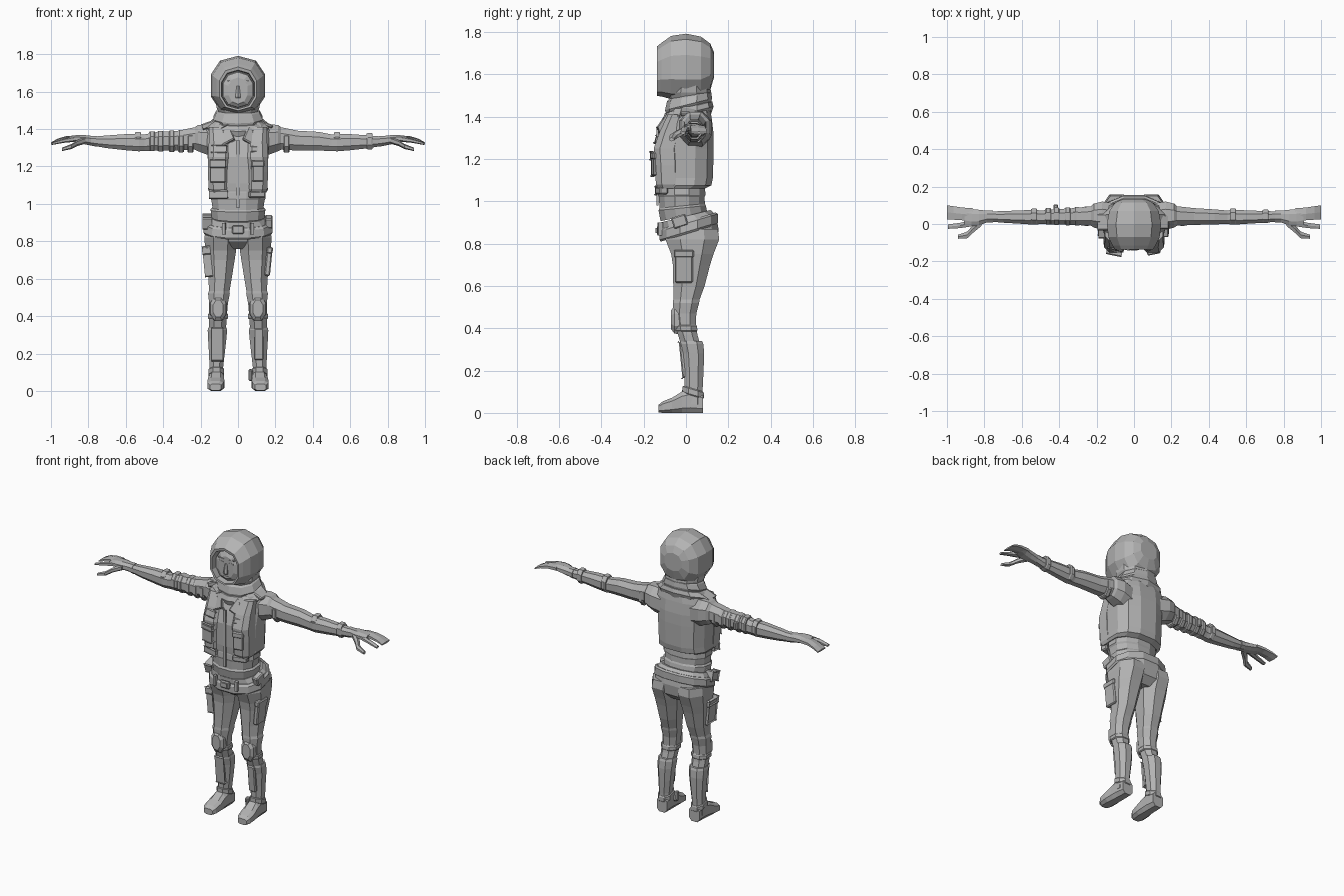
import bpy, bmesh, math
from mathutils import Euler, Vector

grey = bpy.data.materials.new("suit_grey")
grey.diffuse_color = (0.45, 0.45, 0.45, 1)


def finish(bm, name):
    bmesh.ops.recalc_face_normals(bm, faces=bm.faces)
    me = bpy.data.meshes.new(name)
    bm.to_mesh(me)
    bm.free()
    me.materials.append(grey)
    ob = bpy.data.objects.new(name, me)
    bpy.context.collection.objects.link(ob)
    return ob


def loft(name, axis, rings, n=8, power=0.9, side=1, caps=True):
    """Ring = (position on axis, centre a, centre b, radius a, radius b, optional tilt)."""
    bm = bmesh.new()
    loops = []
    k = math.cos(math.pi / n) ** power
    for t, a, b, ra, rb, *tilt in rings:
        loop = []
        for i in range(n):
            w = 2 * math.pi * (i + 0.5) / n
            c, s = math.cos(w), math.sin(w)
            c = math.copysign(abs(c) ** power, c) / k
            s = math.copysign(abs(s) ** power, s) / k
            u, v = a + ra * c, b + rb * s
            q = t + (tilt[0] * v if tilt else 0)
            p = {"x": (q, u, v), "y": (u, q, v), "z": (u, v, q)}[axis]
            loop.append(bm.verts.new((p[0] * side, p[1], p[2])))
        loops.append(loop)
    for l0, l1 in zip(loops, loops[1:]):
        for i in range(n):
            j = (i + 1) % n
            bm.faces.new((l0[i], l0[j], l1[j], l1[i]))
    if caps:
        bm.faces.new(loops[0])
        bm.faces.new(loops[-1])
    return finish(bm, name)


def box(name, loc, size, rot=(0, 0, 0), side=1, bevel=0.006):
    bm = bmesh.new()
    bmesh.ops.create_cube(bm, size=1)
    m = Euler(rot).to_matrix()
    for v in bm.verts:
        v.co = m @ Vector(v.co[i] * size[i] for i in range(3)) + Vector(loc)
        v.co.x *= side
    if bevel:
        bmesh.ops.bevel(bm, geom=bm.edges[:], offset=bevel, segments=1, affect='EDGES')
    return finish(bm, name)


# Torso: trousers top, shirt and vest
loft("pelvis", "z", [(.76, 0, .035, .09, .07), (.80, 0, .03, .15, .115), (.85, 0, .028, .172, .126, .1),
                     (.90, 0, .015, .17, .128, .25), (.93, 0, 0, .145, .115, .25)], 12)
loft("belt", "z", [(.845, 0, .013, .178, .132, .3), (.855, 0, .013, .185, .138, .3),
                   (.895, 0, .013, .181, .138, .3), (.905, 0, .011, .17, .128, .3)], 12)
loft("shirt", "z", [(.93, 0, -.01, .14, .11, .2), (.97, 0, -.018, .146, .112, .1), (.98, 0, -.018, .136, .107, .1),
                    (1.02, 0, -.02, .142, .108), (1.03, 0, -.02, .148, .112), (1.06, 0, -.02, .145, .11),
                    (1.10, 0, -.02, .14, .1)], 12)
loft("vest", "z", [(1.06, 0, -.02, .15, .108), (1.075, 0, -.005, .16, .125), (1.11, 0, -.003, .157, .13),
                   (1.25, 0, -.002, .162, .133), (1.32, 0, .008, .165, .122), (1.39, 0, .018, .17, .104),
                   (1.425, 0, .02, .155, .096), (1.46, 0, .02, .11, .085)], 12, .8)
box("buckle", (0, -.128, .862), (.065, .02, .045))
box("buckle_plate", (0, -.139, .862), (.035, .008, .025), bevel=0)
box("zip_strip", (0, -.135, 1.16), (.02, .008, .36), bevel=0)

# Scarf collar, two folds rising towards the back
loft("scarf_lower", "z", [(1.385, 0, .01, .15, .105, .25), (1.415, 0, .01, .165, .115, .25),
                          (1.44, 0, .012, .135, .107, .25), (1.45, 0, .015, .1, .08, .25)], 10)
loft("scarf_upper", "z", [(1.43, 0, .012, .115, .1, .25), (1.455, 0, .012, .132, .106, .25),
                          (1.49, 0, .015, .115, .1, .2), (1.51, 0, .02, .09, .08, .2)], 10)

# Hood: shell from back of head to the rim, then rolled inside
loft("hood", "y", [(.133, 0, 1.645, .06, .055), (.115, 0, 1.635, .1, .105), (.07, 0, 1.63, .132, .142),
                   (.0, 0, 1.633, .145, .152), (-.07, 0, 1.632, .137, .143), (-.115, 0, 1.622, .115, .122),
                   (-.137, 0, 1.615, .1, .112), (-.135, 0, 1.612, .088, .099),
                   (-.09, 0, 1.612, .084, .094)], 10, .85)
loft("hood_back_hem", "z", [(1.485, 0, .012, .1, .088), (1.515, 0, .012, .115, .102),
                            (1.56, 0, .015, .12, .092)], 10)

# Face
loft("face", "y", [(-.06, 0, 1.615, .085, .1), (-.105, 0, 1.61, .08, .09), (-.12, 0, 1.605, .05, .068)], 10)
loft("nose", "z", [(1.565, 0, -.118, .013, .014), (1.575, 0, -.118, .014, .018),
                   (1.63, 0, -.115, .007, .01)], 6)
box("mouth", (0, -.119, 1.548), (.035, .008, .007), bevel=0)

for s, tag in ((1, "left"), (-1, "right")):
    # Brow and eye
    box("brow_" + tag, (.035, -.118, 1.656), (.042, .01, .008), (0, -.15, 0), s, 0)
    box("eye_" + tag, (.035, -.117, 1.635), (.03, .008, .009), (0, -.08, 0), s, 0)

    # Vest front, pockets and straps
    loft("vest_front_" + tag, "z", [(1.06, .1, -.08, .048, .05), (1.08, .102, -.082, .055, .06),
                                    (1.17, .103, -.085, .058, .062), (1.25, .1, -.09, .06, .062),
                                    (1.33, .098, -.068, .058, .056), (1.41, .11, -.04, .045, .045)], 8, .7, s)
    box("chest_pocket_" + tag, (.105, -.143, 1.17), (.065, .03, .1), (0, 0, .2), s)
    box("pocket_flap_" + tag, (.105, -.149, 1.215), (.072, .028, .035), (0, 0, .2), s)
    box("upper_pocket_" + tag, (.1, -.126, 1.29), (.07, .025, .035), (-.3, 0, .2), s)
    box("waist_pouch_" + tag, (.1, -.115, 1.05), (.09, .04, .035), (0, 0, .25), s)
    box("vest_lapel_" + tag, (.065, -.1, 1.365), (.06, .02, .09), (-.45, .5, .2), s)
    box("shoulder_strap_" + tag, (.15, .01, 1.425), (.075, .075, .02), (0, .35, 0), s)
    box("belt_pouch_" + tag, (.165, -.03, .905), (.04, .07, .055), (.3, 0, 0), s)
    box("belt_loop_" + tag, (.075, -.122, .868), (.018, .022, .062), (0, 0, .2), s, 0)

    # Sleeve
    loft("arm_" + tag, "x", [(.1, .035, 1.33, .075, .085), (.17, .045, 1.345, .075, .08),
                             (.215, .045, 1.352, .064, .07), (.23, .043, 1.35, .052, .06),
                             (.32, .04, 1.338, .045, .053), (.43, .038, 1.335, .04, .05),
                             (.5, .036, 1.327, .036, .044), (.53, .036, 1.327, .04, .046),
                             (.6, .037, 1.33, .036, .043), (.7, .038, 1.332, .031, .034),
                             (.77, .04, 1.335, .027, .025)], 8, .9, s)
    for i, x in enumerate((.255, .525, .7) if s > 0 else (.25, .3, .35, .41, .455, .53)):
        r = .057 - .036 * (x - .25)
        loft(f"sleeve_band_{tag}_{i}", "x", [(x - .012, .041, 1.335, r * .8, r), (x - .006, .041, 1.335, r * .9, r * 1.07),
                                           (x + .014, .041, 1.335, r * .9, r * 1.07),
                                           (x + .02, .041, 1.335, r * .8, r)], 8, .9, s)

    # Glove: palm, grouped fingers, index finger, thumb
    loft("palm_" + tag, "x", [(.755, .04, 1.335, .032, .029), (.785, .04, 1.338, .031, .026),
                              (.83, .034, 1.345, .042, .024), (.87, .034, 1.349, .046, .018),
                              (.905, .04, 1.349, .046, .012)], 8, .9, s)
    loft("fingers_" + tag, "x", [(.86, .048, 1.35, .036, .014), (.92, .054, 1.349, .034, .012),
                                 (.965, .059, 1.338, .036, .009), (1.0, .062, 1.323, .038, .005)], 6, .9, s)
    loft("index_finger_" + tag, "x", [(.87, .005, 1.347, .018, .013), (.93, -.008, 1.338, .014, .01),
                                      (.995, -.014, 1.322, .012, .006)], 6, .9, s)
    loft("thumb_" + tag, "x", [(.815, .01, 1.34, .02, .016), (.86, -.025, 1.325, .022, .014),
                               (.89, -.058, 1.307, .018, .012), (.94, -.068, 1.292, .011, .008)], 6, .9, s)

    # Trouser leg with folds above and below the knee
    loft("leg_" + tag, "z", [(.87, .088, .03, .085, .12), (.82, .093, .03, .086, .127), (.75, .093, .03, .083, .1),
                             (.70, .094, .026, .076, .088), (.60, .096, .014, .062, .074),
                             (.535, .1, .002, .055, .062), (.52, .102, .0, .058, .062), (.47, .104, -.006, .05, .055),
                             (.42, .106, -.004, .048, .05), (.37, .108, .008, .047, .046),
                             (.30, .11, .028, .042, .045)], 8, .9, s)
    box("thigh_pocket_" + tag, (.163, -.01, .69), (.03, .085, .15), (0, .1, 0), s)
    box("thigh_pocket_flap_" + tag, (.17, -.01, .752), (.032, .095, .035), (0, .1, 0), s)

    # Knee pad with strap
    loft("knee_pad_" + tag, "y", [(-.02, .106, .44, .046, .07), (-.055, .106, .44, .042, .065),
                                  (-.07, .106, .44, .027, .045)], 8, .9, s)
    loft("knee_strap_" + tag, "z", [(.385, .107, .0, .05, .05), (.39, .107, .0, .054, .054),
                                    (.41, .107, -.002, .054, .054), (.415, .107, -.002, .05, .05)], 8, .9, s)

    # Boot: shaft, cuff, ankle strap, foot
    loft("boot_shaft_" + tag, "z", [(.34, .11, .026, .048, .05), (.325, .11, .028, .052, .054),
                                    (.28, .111, .035, .049, .051), (.2, .113, .037, .042, .046),
                                    (.12, .116, .036, .036, .043), (.04, .116, .035, .038, .043)], 8, .9, s)
    box("shin_guard_" + tag, (.111, -.013, .25), (.05, .025, .17), (.1, 0, 0), s)
    loft("ankle_strap_" + tag, "z", [(.09, .116, .034, .038, .046, -.3), (.095, .116, .034, .042, .05, -.3),
                                     (.12, .116, .034, .042, .05, -.3),
                                     (.125, .116, .034, .038, .046, -.3)], 8, .9, s)
    loft("foot_" + tag, "y", [(.08, .114, .045, .036, .045), (.02, .115, .056, .039, .056),
                              (-.02, .116, .05, .041, .05), (-.065, .118, .036, .045, .036),
                              (-.11, .12, .027, .042, .027), (-.13, .12, .02, .03, .018)], 8, .65, s)

# One-sided gear
box("arm_device", (-.418, .083, 1.335), (.024, .045, .05))
box("boot_knife", (.068, .0, .085), (.022, .03, .06), (.2, 0, 0))
